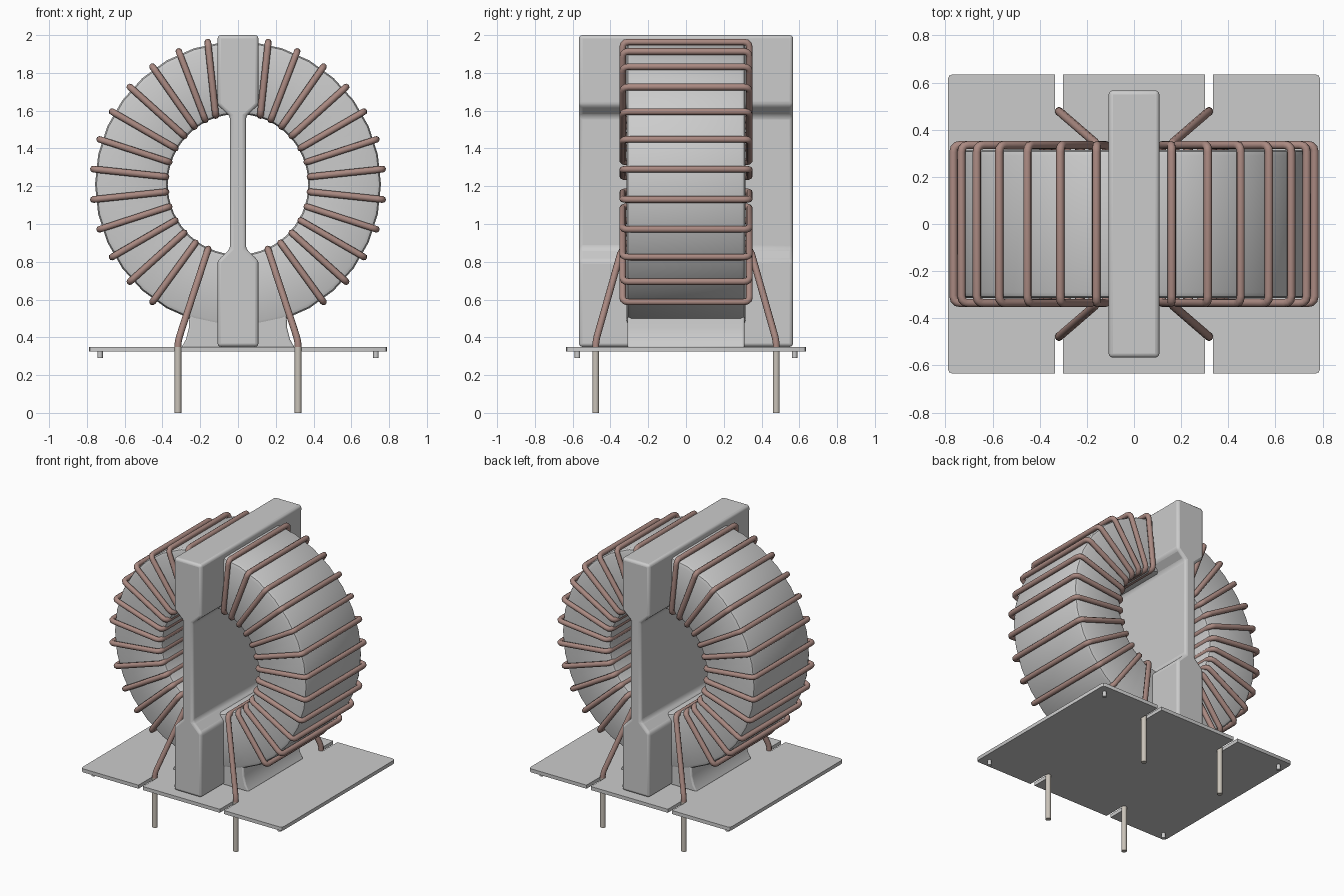
import bpy, bmesh, math
from mathutils import Vector

if "Cube" in bpy.data.objects:
    bpy.data.objects.remove(bpy.data.objects["Cube"])

CZ = 1.21      # height of the ring centre
WIRE_R = 0.018


def add_object(name, bm, mat=None, bevel=0.0):
    bmesh.ops.recalc_face_normals(bm, faces=bm.faces)
    me = bpy.data.meshes.new(name)
    bm.to_mesh(me)
    bm.free()
    ob = bpy.data.objects.new(name, me)
    bpy.context.collection.objects.link(ob)
    if mat:
        me.materials.append(mat)
    if bevel:
        mod = ob.modifiers.new("bevel", 'BEVEL')
        mod.width = bevel
        mod.segments = 3
        mod.limit_method = 'ANGLE'
        mod.angle_limit = math.radians(30)
    bpy.ops.object.select_all(action='DESELECT')
    ob.select_set(True)
    bpy.context.view_layer.objects.active = ob
    bpy.ops.object.shade_smooth_by_angle(angle=math.radians(30))
    return ob


def prism(points, direction):
    bm = bmesh.new()
    face = bm.faces.new([bm.verts.new(p) for p in points])
    ext = bmesh.ops.extrude_face_region(bm, geom=[face])
    verts = [v for v in ext["geom"] if isinstance(v, bmesh.types.BMVert)]
    bmesh.ops.translate(bm, verts=verts, vec=direction)
    return bm


def material(name, color):
    m = bpy.data.materials.new(name)
    m.diffuse_color = color
    m.use_nodes = True
    m.node_tree.nodes["Principled BSDF"].inputs["Base Color"].default_value = m.diffuse_color
    return m


def rounded(points, r, closed):
    """Replace each corner of a path with a small three-point bend."""
    pts = [Vector(p) for p in points]
    out = []
    for i, p in enumerate(pts):
        if not closed and i in (0, len(pts) - 1):
            out.append(p)
            continue
        a = p + (pts[i - 1] - p).normalized() * r
        b = p + (pts[(i + 1) % len(pts)] - p).normalized() * r
        out += [a.lerp(p, t).lerp(p.lerp(b, t), t) for t in (0, 0.33, 0.67, 1)]
    return out


def wire_object(name, paths, mat):
    cu = bpy.data.curves.new(name, 'CURVE')
    cu.dimensions = '3D'
    cu.bevel_depth = WIRE_R
    cu.bevel_resolution = 2
    cu.use_fill_caps = True
    cu.materials.append(mat)
    for pts, closed in paths:
        path = rounded(pts, 0.03, closed)
        sp = cu.splines.new('POLY')
        sp.points.add(len(path) - 1)
        for q, p in zip(sp.points, path):
            q.co = (*p, 1)
        sp.use_cyclic_u = closed
        sp.use_smooth = True
    ob = bpy.data.objects.new(name, cu)
    bpy.context.collection.objects.link(ob)


copper = material("wire_brown", (0.40, 0.25, 0.22, 1))
tin = material("pin_tin", (0.58, 0.54, 0.48, 1))

# ring core: lathe about y, 30-sided outside, round bore
bm = bmesh.new()
N, RO, RI, HW, B = 60, 0.757, 0.372, 0.315, 0.025
profile = [(RO - B, -HW), (RO - B * 0.3, -HW + B * 0.3), (RO, -HW + B)]
profile += [(r, -y) for r, y in reversed(profile)]
profile += [(RI + B, HW), (RI + B * 0.3, HW - B * 0.3), (RI, HW - B)]
profile += [(r, -y) for r, y in reversed(profile[6:9])]
rings = []
for i in range(N):
    a = 2 * math.pi * i / N
    ring = []
    for r, y in profile:
        if r > 0.5 and i % 2:
            r *= math.cos(math.pi / 30)
        ring.append(bm.verts.new((r * math.cos(a), y, CZ + r * math.sin(a))))
    rings.append(ring)
for i in range(N):
    p, q = rings[i], rings[(i + 1) % N]
    for j in range(len(profile)):
        k = (j + 1) % len(profile)
        bm.faces.new((p[j], p[k], q[k], q[j]))
add_object("ring_core", bm)

# divider wall, thin through the bore and thick at both ends
half = [(0.108, 0.35), (0.108, 0.805), (0.042, 0.87), (0.042, 1.57), (0.108, 1.63), (0.108, 2.0)]
outline = half + [(-x, z) for x, z in reversed(half)]
add_object("divider_wall", prism([(x, -0.567, z) for x, z in outline], (0, 1.134, 0)), bevel=0.018)

# pedestal under the ring
half = [(0.30, 0.345), (0.275, 0.39), (0.26, 0.45), (0.255, 0.56)]
outline = half + [(-x, z) for x, z in reversed(half)]
add_object("pedestal", prism([(x, -0.31, z) for x, z in outline], (0, 0.62, 0)), bevel=0.01)

# base plate with pin slots, outlined one quarter at a time
quarter = [(0.79, 0.615), (0.784, 0.629), (0.77, 0.635), (0.336, 0.635), (0.336, 0.475),
           (0.319, 0.458), (0.302, 0.475), (0.302, 0.635)]
upper = quarter + [(-x, y) for x, y in reversed(quarter)]
plate = upper + [(x, -y) for x, y in reversed(upper)]
add_object("base_plate", prism([(x, y, 0.325) for x, y in plate], (0, 0, 0.025)))


def cylinders(name, x, y, z0, z1, r, mat=None):
    bm = bmesh.new()
    for sx in (-1, 1):
        for sy in (-1, 1):
            new = bmesh.ops.create_cone(bm, cap_ends=True, segments=16, radius1=r, radius2=r, depth=z1 - z0)
            bmesh.ops.translate(bm, verts=new["verts"], vec=(sx * x, sy * y, (z0 + z1) / 2))
    add_object(name, bm, mat)


# stand-off feet and tinned pins
cylinders("plate_feet", 0.73, 0.575, 0.29, 0.33, 0.014)
cylinders("pins", 0.318, 0.478, 0.0, 0.35, WIRE_R, tin)

# two windings of 12 turns, each with a pair of lead wires
for side, name in ((-1, "left_winding"), (1, "right_winding")):
    paths = []
    for k in range(12):
        outer = math.radians(78 - 12 * k)
        inner = outer - math.radians((6, 3, 1)[k] if k < 3 else 0)
        loop = []
        for r, a, y in ((0.383, inner, -0.335), (0.77, outer, -0.335),
                        (0.77, outer, 0.335), (0.383, inner, 0.335)):
            loop.append((side * r * math.cos(a), y, CZ + r * math.sin(a)))
        paths.append((loop, True))
    lead = [(side * 0.318, -0.478, 0.345), (side * 0.318, -0.478, 0.38), (side * 0.158, -0.34, 0.868)]
    lead += [(x, -y, z) for x, y, z in reversed(lead)]
    paths.append((lead, False))
    wire_object(name, paths, copper)
